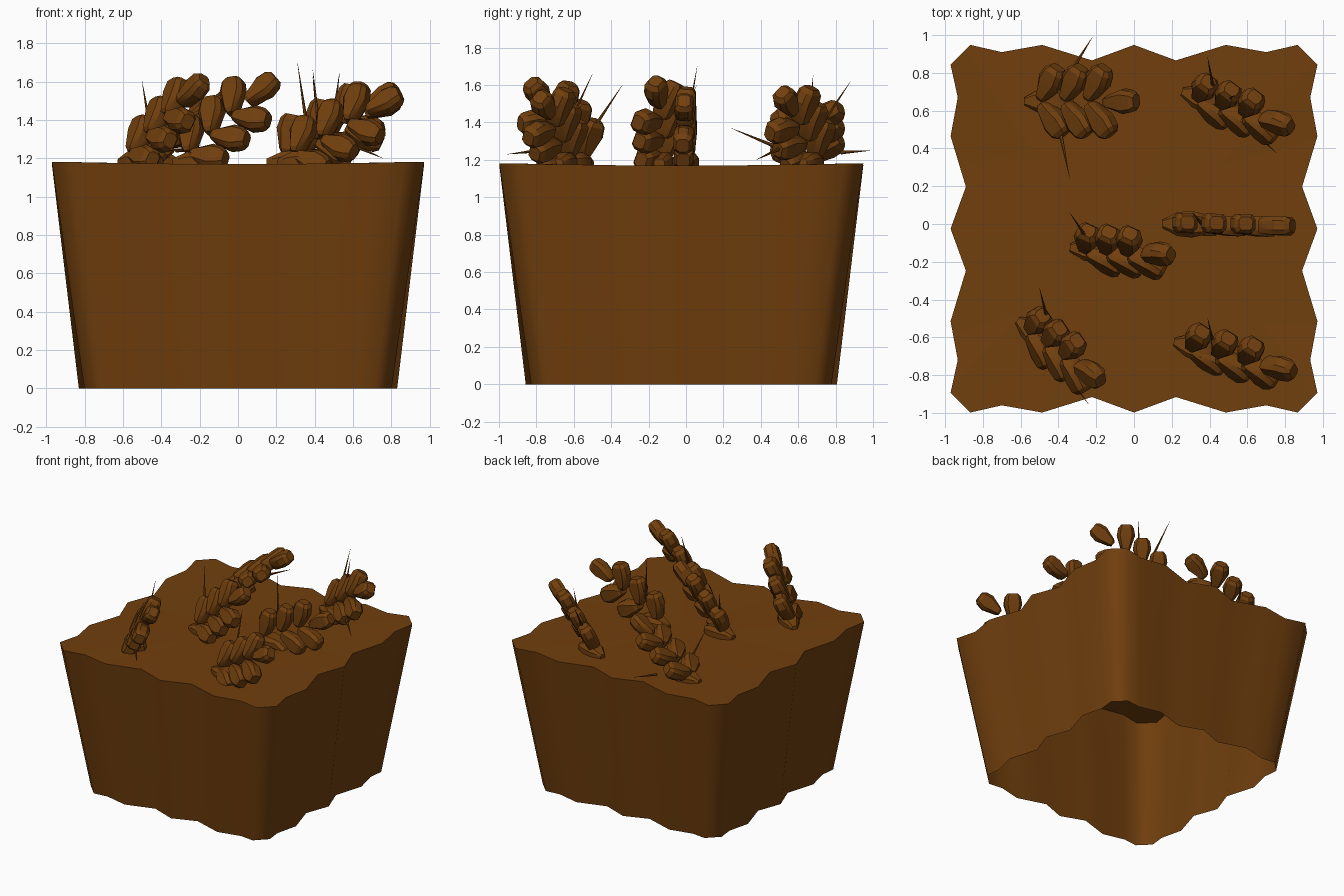
import bpy, bmesh, math
from mathutils import Vector

if "Cube" in bpy.data.objects:
    bpy.data.objects.remove(bpy.data.objects["Cube"])

brown = bpy.data.materials.new("dark brown")
brown.diffuse_color = (0.165, 0.05, 0.0042, 1)
brown.use_nodes = True
brown.node_tree.nodes["Principled BSDF"].inputs["Base Color"].default_value = brown.diffuse_color


def finish(bm, name, angle):
    bmesh.ops.recalc_face_normals(bm, faces=bm.faces)
    me = bpy.data.meshes.new(name)
    bm.to_mesh(me)
    bm.free()
    ob = bpy.data.objects.new(name, me)
    bpy.context.collection.objects.link(ob)
    me.materials.append(brown)
    bpy.ops.object.select_all(action='DESELECT')
    ob.select_set(True)
    bpy.context.view_layer.objects.active = ob
    bpy.ops.object.shade_smooth_by_angle(angle=math.radians(angle))
    return ob


ROUND = [(math.cos(i * math.tau / 6), math.sin(i * math.tau / 6)) for i in range(6)]
BOXY = [(1, -.5), (1, .5), (.66, 1), (-.66, 1), (-1, .5), (-1, -.5), (-.66, -1), (.66, -1)]


def taper(bm, start, axis, wide, thick, length, w, t, profile, section):
    """Tapered solid along axis; profile holds (fraction of length, width, thickness)."""
    rings = [[bm.verts.new(start + axis * (f * length) + wide * (cx * rw * w / 2)
                           + thick * (cy * rt * t / 2)) for cx, cy in section]
             for f, rw, rt in profile]
    m = len(section)
    for a, b in zip(rings, rings[1:]):
        for i in range(m):
            j = (i + 1) % m
            bm.faces.new((a[i], a[j], b[j], b[i]))
    bm.faces.new(rings[0][::-1])
    bm.faces.new(rings[-1])


PAD = [(0, .3, .65), (.1, .5, .9), (.6, 1, 1), (.88, .85, .95), (1, .55, .65)]
MOUND = [(0, .3, .3), (.3, .9, .9), (.6, 1, 1), (.85, .8, .8), (1, .4, .4)]

# Wavy tapered block: quarter outline mirrored, rounder corners at the open bottom
def ring_outline(corner):
    c = corner
    quarter = [(0, .973), (.222, .891), (.486, .973), (.70, .935 - c / 3), (.866 - c, .973 - c),
               (.971 - c, .868 - c), (.933 - c / 3, .695), (.971, .49), (.89, .222), (.971, 0)]
    half = quarter + [(x, -y) for x, y in quarter[-2::-1]]
    return half + [(-x, y) for x, y in half[-2:0:-1]]


CY, SHRINK = -0.025, 0.855
bm = bmesh.new()
low = [bm.verts.new((x * SHRINK, y * SHRINK + CY, 0)) for x, y in ring_outline(0.034)]
top = [bm.verts.new((x, y + CY, 1.158 + 0.013 * (x * x + y * y))) for x, y in ring_outline(0)]
centre = bm.verts.new((0, CY, 1.163))
for i in range(len(top)):
    j = (i + 1) % len(top)
    bm.faces.new((low[i], low[j], top[j], top[i]))
    bm.faces.new((top[i], top[j], centre))
finish(bm, "wavy_block", 60)


# Leaning sprig: paired pads either side, tip pad and a base mound
def sprig(name, x, y, yaw, pitch, roll, spread=52, size=1.0):
    yaw, pitch, roll = map(math.radians, (yaw, pitch, roll))
    z = Vector((0, 0, 1))
    d = Vector((math.cos(yaw), math.sin(yaw), 0))
    n = Vector((-d.y, d.x, 0))
    s = d * math.cos(pitch) + z * math.sin(pitch)
    up = z * math.cos(pitch) - d * math.sin(pitch)
    w = up * math.cos(roll) + n * math.sin(roll)
    k = s.cross(w)
    base = Vector((x, y, 1.2))
    bm = bmesh.new()
    for side in (1, -1):
        for u in (0.03, 0.18, 0.33):
            a = math.radians(spread) * side
            axis = s * math.cos(a) + w * math.sin(a)
            across = w * math.cos(a) - s * math.sin(a)
            taper(bm, base + s * u * size + w * (0.012 * side), axis, across, k,
                  0.205, 0.135, 0.105, PAD, BOXY)
    taper(bm, base + s * 0.435 * size, s, w, k, 0.195, 0.13, 0.1, PAD, BOXY)
    taper(bm, Vector((x, y, 1.18)) - d * 0.07, d, n, z, 0.26, 0.14, 0.12, MOUND, BOXY)
    finish(bm, name, 25)


sprig("sprig_back_left", -.51, .65, 0, 34, 80, 55)
sprig("sprig_back_right", .32, .68, -18, 34, 32, 52, 1.04)
sprig("sprig_middle_right", .22, 0, -1, 27, 3, 52, 1.15)
sprig("sprig_middle", -.27, -.13, -4, 42, 34)
sprig("sprig_front_left", -.56, -.55, -36, 41, 34)
sprig("sprig_front_right", .28, -.64, -14, 30, 30, 52, 1.1)

# Long thin thorns: (start, tip)
thorns = [((-.46, -.50, 1.36), (-.50, -.34, 1.60)), ((-.37, -.78, 1.25), (-.24, -.955, 1.23)),
          ((.42, -.63, 1.38), (.39, -.50, 1.66)), ((.36, 0, 1.36), (.31, .06, 1.70)),
          ((-.24, -.09, 1.36), (-.34, .06, 1.60)), ((-.32, .83, 1.24), (-.22, .99, 1.25)),
          ((-.39, .48, 1.27), (-.34, .24, 1.37)), ((.42, .72, 1.38), (.39, .88, 1.62)),
          ((.62, .50, 1.26), (.755, .375, 1.20)), ((.50, .66, 1.42), (.53, .68, 1.65))]
bm = bmesh.new()
for a, b in thorns:
    a, b = Vector(a), Vector(b)
    axis = (b - a).normalized()
    wide = axis.orthogonal().normalized()
    taper(bm, a, axis, wide, axis.cross(wide), (b - a).length, 0.022, 0.022,
          [(0, 1, 1), (1, 0.05, 0.05)], ROUND)
finish(bm, "thorns", 30)
